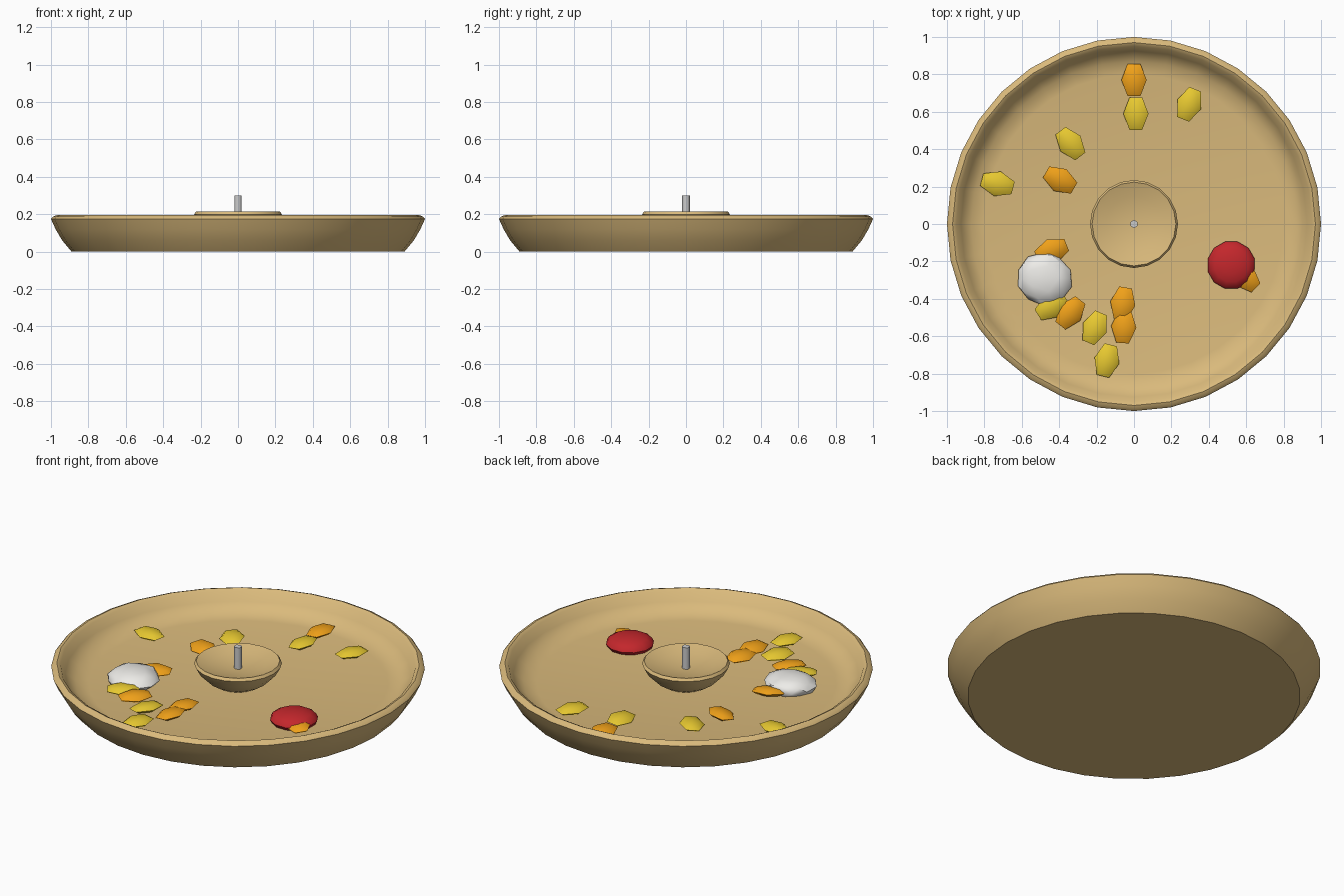
import bpy, bmesh, math, random
from mathutils import Matrix, Vector

if "Cube" in bpy.data.objects:
    bpy.data.objects.remove(bpy.data.objects["Cube"])

random.seed(4)


def material(name, rgb):
    m = bpy.data.materials.new(name)
    m.diffuse_color = (*rgb, 1)
    m.use_nodes = True
    m.node_tree.nodes["Principled BSDF"].inputs["Base Color"].default_value = m.diffuse_color
    return m


BRASS = material("brass", (0.70, 0.49, 0.20))
ORANGE = material("orange_petal", (0.88, 0.36, 0.01))
YELLOW = material("yellow_petal", (0.80, 0.58, 0.03))
RED = material("red_powder", (0.55, 0.02, 0.025))
WHITE = material("white_rice", (0.85, 0.84, 0.81))


def finish(bm, name, mat=None, angle=40):
    bmesh.ops.recalc_face_normals(bm, faces=bm.faces)
    mesh = bpy.data.meshes.new(name)
    bm.to_mesh(mesh)
    bm.free()
    ob = bpy.data.objects.new(name, mesh)
    bpy.context.collection.objects.link(ob)
    if mat:
        mesh.materials.append(mat)
    bpy.ops.object.select_all(action='DESELECT')
    ob.select_set(True)
    bpy.context.view_layer.objects.active = ob
    bpy.ops.object.shade_smooth_by_angle(angle=math.radians(angle))
    return ob


def lathe(name, profile, sides, mat):
    """Spin a closed (radius, z) profile that starts and ends on the axis."""
    bm = bmesh.new()
    vs = [bm.verts.new((r, 0, z)) for r, z in profile]
    es = [bm.edges.new(p) for p in zip(vs, vs[1:])]
    bmesh.ops.spin(bm, geom=vs + es, cent=(0, 0, 0), axis=(0, 0, 1),
                   angle=math.tau, steps=sides)
    bmesh.ops.remove_doubles(bm, verts=bm.verts, dist=0.0005)
    return finish(bm, name, mat)


def blob(name, loc, size, turn, segs, rings, mat, tilt=0):
    """Squashed low-poly sphere."""
    bm = bmesh.new()
    bmesh.ops.create_uvsphere(bm, u_segments=segs, v_segments=rings, radius=1)
    bm.transform(Matrix.Translation(loc)
                 @ Matrix.Rotation(math.radians(turn), 4, 'Z')
                 @ Matrix.Rotation(math.radians(tilt), 4, 'X')
                 @ Matrix.Diagonal((*size, 1)))
    return finish(bm, name, mat, 50)


# Plate with rounded rim and sunken floor
lathe("plate", [(0, 0), (0.89, 0), (0.94, 0.06), (0.975, 0.12), (1.0, 0.175),
                (0.99, 0.187), (0.97, 0.195), (0.95, 0.185), (0.925, 0.135),
                (0.87, 0.092), (0.8, 0.08), (0, 0.08)], 32, BRASS)

# Lamp bowl in the middle, slightly dished on top
lathe("lamp_bowl", [(0, 0.07), (0.11, 0.075), (0.165, 0.11), (0.21, 0.155),
                    (0.235, 0.2), (0.224, 0.215), (0.15, 0.192), (0, 0.17)], 20, BRASS)

# Wick
bm = bmesh.new()
bmesh.ops.create_cone(bm, cap_ends=True, segments=6, radius1=0.022, radius2=0.022,
                      depth=0.16, matrix=Matrix.Translation((0, 0, 0.22)))
finish(bm, "wick", None, 65)

# Petals: x, y, direction of the long axis, colour
petals = [
    (0.0, 0.77, 90, ORANGE), (0.01, 0.59, 90, YELLOW), (0.295, 0.64, 68, YELLOW),
    (-0.34, 0.43, 128, YELLOW), (-0.395, 0.235, 150, ORANGE), (-0.73, 0.215, 165, YELLOW),
    (-0.44, -0.145, 22, ORANGE), (-0.44, -0.44, 32, YELLOW), (-0.34, -0.475, 52, ORANGE),
    (-0.21, -0.555, 67, YELLOW), (-0.145, -0.73, 76, YELLOW), (-0.06, -0.425, 80, ORANGE),
    (-0.055, -0.55, 86, ORANGE), (0.59, -0.28, 135, ORANGE)]
for i, (x, y, turn, mat) in enumerate(petals):
    blob(f"petal_{i + 1}", (x, y, 0.098), (0.1, 0.068, 0.022), turn, 6, 4, mat,
         random.uniform(-8, 8))

# Heap of red powder
blob("red_powder_heap", (0.52, -0.22, 0.098), (0.13, 0.13, 0.048), 15, 12, 8, RED)

# Lumpy heap of rice
bm = bmesh.new()
bmesh.ops.create_icosphere(bm, subdivisions=2, radius=1)
for v in bm.verts:
    v.co *= random.uniform(0.92, 1.06)
    v.co = Vector((v.co.x * 0.148, v.co.y * 0.142, v.co.z * 0.055)) + Vector((-0.48, -0.29, 0.1))
finish(bm, "rice_heap", WHITE, 40)
